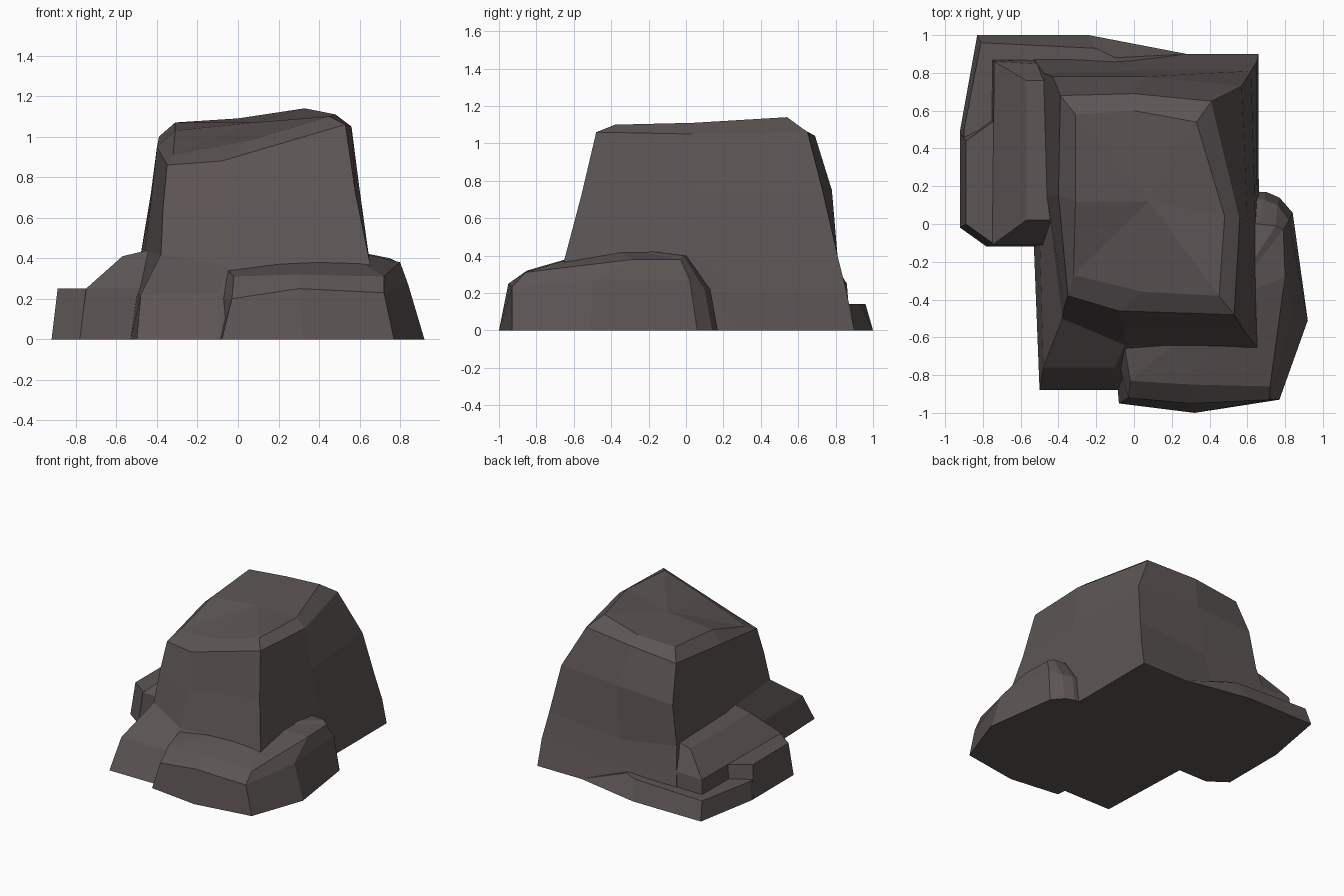
import bpy, bmesh

stone = bpy.data.materials.new("dark brown stone")
stone.diffuse_color = (0.108, 0.090, 0.089, 1)


def loft(name, rings, peak=None):
    """Skin a stack of rings (bottom to top); close the top with a cap or a peak."""
    bm = bmesh.new()
    vs = [[bm.verts.new(p) for p in r] for r in rings]
    n = len(rings[0])
    for a, b in zip(vs, vs[1:]):
        for i in range(n):
            j = (i + 1) % n
            bm.faces.new((a[i], a[j], b[j], b[i]))
    bm.faces.new(vs[0][::-1])
    if peak:
        c = bm.verts.new(peak)
        for i in range(n):
            bm.faces.new((vs[-1][i], vs[-1][(i + 1) % n], c))
    else:
        bm.faces.new(vs[-1])
    bmesh.ops.recalc_face_normals(bm, faces=bm.faces)
    me = bpy.data.meshes.new(name)
    bm.to_mesh(me)
    bm.free()
    me.materials.append(stone)
    ob = bpy.data.objects.new(name, me)
    bpy.context.collection.objects.link(ob)
    return ob


def flat(z, pts):
    return [(x, y, z) for x, y in pts]


# Main boulder: rings run front-left, front, front-right, right, back-right, back, back-left, left
base = flat(0, [(-.50, -.88), (-.10, -.88), (.70, -.75), (.66, .25),
                (.66, .90), (0, .90), (-.55, .90), (-.53, -.12)])
foot = [(-.48, -.76, .22), (-.10, -.76, .22), (.67, -.70, .20), (.65, .20, .20),
        (.65, .86, .20), (0, .85, .15), (-.52, .86, .20), (-.50, -.05, .22)]
low = [(-.38, -.50, .42), (-.05, -.64, .36), (.65, -.65, .38), (.64, .10, .40),
       (.62, .81, .40), (0, .81, .35), (-.48, .80, .42), (-.46, .15, .44)]
mid = [(-.37, -.44, .65), (-.05, -.55, .63), (.58, -.56, .72), (.60, .05, .74),
       (.57, .73, .75), (.05, .78, .75), (-.43, .78, .72), (-.43, .15, .68)]
shoulder = [(-.35, -.38, .86), (-.08, -.46, .88), (.53, -.48, 1.06), (.56, .03, 1.05),
            (.41, .65, 1.06), (0, .69, 1.04), (-.39, .68, 1.00), (-.40, .15, .95)]
plateau = [(-.32, -.27, .91), (.05, -.36, .98), (.45, -.38, 1.10), (.48, .04, 1.11),
           (.33, .54, 1.14), (0, .60, 1.09), (-.31, .58, 1.07), (-.31, .12, 1.03)]
loft("main_boulder", [base, foot, low, mid, shoulder, plateau], (.08, .12, 1.07))

# Rounded ledge wrapping the front right corner
loft("front_right_ledge", [
    flat(0, [(-.10, -.70), (-.08, -.95), (.32, -1), (.77, -.93), (.92, -.51),
             (.84, .06), (.77, .14), (.70, .17), (.50, .17)]),
    [(-.10, -.66, .20), (-.03, -.92, .20), (.30, -.95, .25), (.72, -.93, .23), (.84, -.50, .27),
     (.82, .02, .27), (.76, .10, .22), (.69, .13, .22), (.50, .13, .22)],
    [(-.05, -.65, .34), (-.02, -.83, .31), (.30, -.85, .32), (.72, -.86, .31), (.80, -.28, .38),
     (.79, -.03, .38), (.75, -.01, .40), (.66, 0, .40), (.50, 0, .40)],
], (.50, -.40, .45))

# Sloped shelf on the left
loft("left_shelf", [
    flat(0, [(-.78, -.12), (-.40, -.12), (-.40, .88), (-.76, .88)]),
    flat(.25, [(-.75, -.11), (-.40, -.11), (-.40, .84), (-.74, .86)]),
    [(-.57, .02, .41), (-.40, .02, .45), (-.40, .76, .45), (-.57, .76, .41)],
])

# Low step outside the shelf
loft("left_step", [
    flat(0, [(-.92, -.02), (-.78, -.12), (-.60, -.12), (-.60, .56), (-.75, .56), (-.92, .48)]),
    flat(.25, [(-.89, 0), (-.75, -.10), (-.60, -.10), (-.60, .54), (-.75, .54), (-.89, .44)]),
])

# Thin skirt along the back left
loft("back_skirt", [
    flat(0, [(-.92, .40), (-.60, .40), (-.40, .80), (.30, .80), (.28, .90), (-.24, 1), (-.83, 1), (-.92, .50)]),
    [(-.90, .40, .14), (-.60, .40, .14), (-.40, .80, .14), (-.10, .80, .14), (-.10, .88, .14),
     (-.20, .93, .14), (-.81, .96, .14), (-.90, .50, .14)],
])
